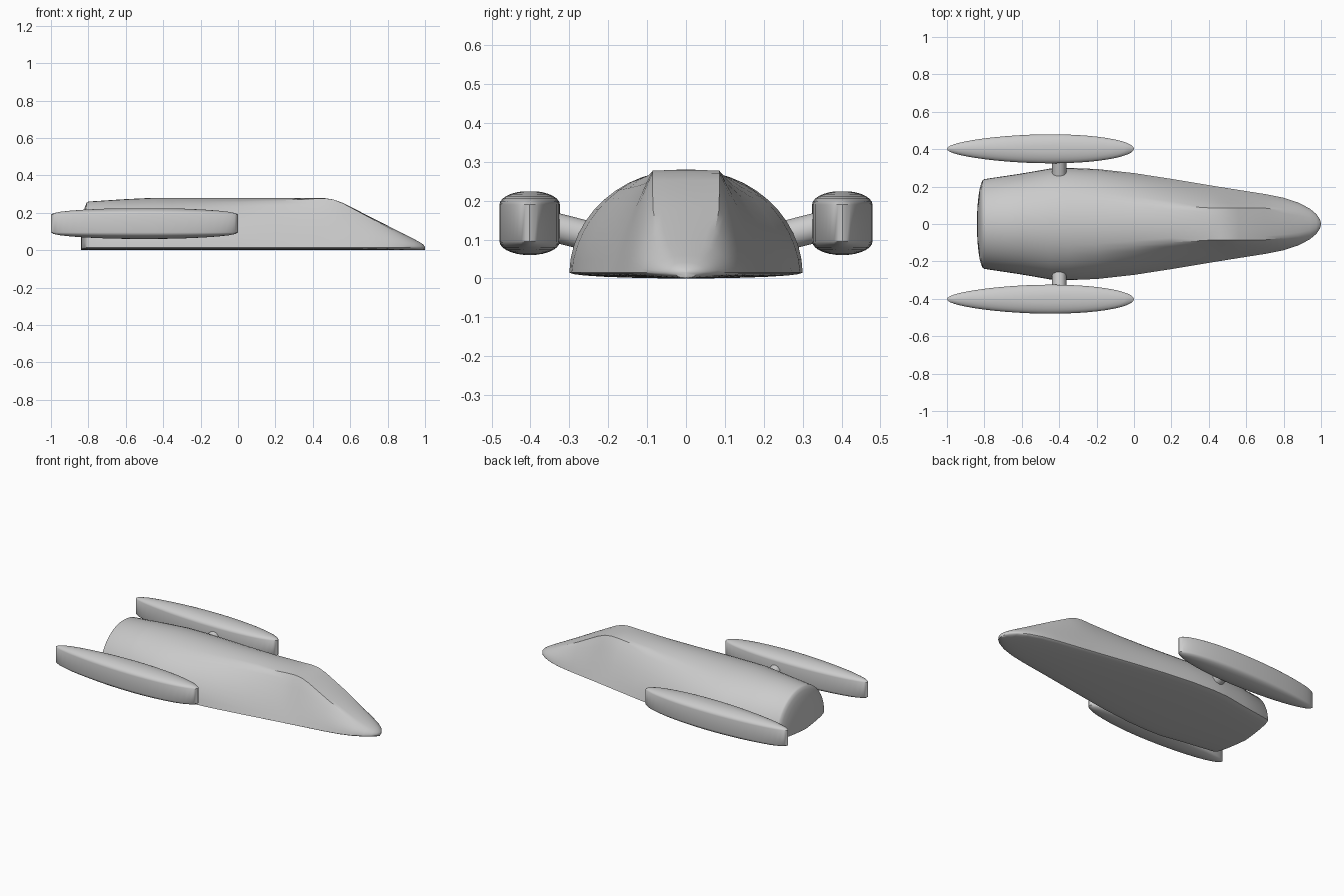
import bpy, bmesh, math
from mathutils import Vector

if "Cube" in bpy.data.objects:
    bpy.data.objects.remove(bpy.data.objects["Cube"], do_unlink=True)

grey = bpy.data.materials.new("hull grey")
grey.use_nodes = True
COLOUR = (0.6, 0.6, 0.6, 1)
grey.diffuse_color = COLOUR
grey.node_tree.nodes["Principled BSDF"].inputs["Base Color"].default_value = COLOUR


def loft(name, rings, angle):
    """Skin closed rings of equal length and close both ends."""
    bm = bmesh.new()
    rows = [[bm.verts.new(p) for p in ring] for ring in rings]
    n = len(rows[0])
    for a, b in zip(rows, rows[1:]):
        for i in range(n):
            j = (i + 1) % n
            bm.faces.new((a[i], a[j], b[j], b[i]))
    bm.faces.new(rows[0][::-1])
    bm.faces.new(rows[-1])
    bmesh.ops.remove_doubles(bm, verts=bm.verts[:], dist=0.0002)
    bmesh.ops.recalc_face_normals(bm, faces=bm.faces[:])
    mesh = bpy.data.meshes.new(name)
    bm.to_mesh(mesh)
    bm.free()
    mesh.materials.append(grey)
    obj = bpy.data.objects.new(name, mesh)
    bpy.context.collection.objects.link(obj)
    bpy.ops.object.select_all(action="DESELECT")
    obj.select_set(True)
    bpy.context.view_layer.objects.active = obj
    bpy.ops.object.shade_smooth_by_angle(angle=math.radians(angle))
    return obj


# Hull: round at the back, blending to a flat-topped wedge towards the nose
RIM = 0.015


def hull_ring(x, width, top, flat, wedge, bow=0.0):
    """wedge 0 is a half ellipse, 1 a trapezoid with half top width flat."""
    pts = []
    rise = top - RIM
    for i in range(25):
        t = math.pi * i / 24
        c, s = math.cos(t), math.sin(t)
        u = abs(i - 12) / 12
        if u > 0.34:
            k = (u - 0.34) / 0.66
            wy, wz = flat + (width - flat) * k, rise * (1 - k)
        else:
            wy, wz = flat * u / 0.34, rise
        wy = math.copysign(wy, c)
        y = width * c * (1 - wedge) + wy * wedge
        z = RIM + rise * s * (1 - wedge) + wz * wedge
        pts.append((x, y, z))
    for i in range(1, 12):
        t = math.pi * i / 12
        pts.append((x, -width * math.cos(t), RIM - 0.015 * math.sin(t)))
    return pts


rings = []
# bulged stern
for k in range(1, 7):
    a = math.pi / 2 * k / 7
    s = math.sin(a)
    rings.append(hull_ring(-0.8 - 0.04 * math.cos(a), 0.24 * s,
                           RIM + 0.245 * s, 0.05, 0))
# x, half width, top, half width of flat top, wedge amount
stations = [
    (-0.8, 0.24, 0.26, 0.08, 0), (-0.6, 0.27, 0.273, 0.08, 0),
    (-0.45, 0.296, 0.28, 0.08, 0), (-0.35, 0.3, 0.28, 0.08, 0.02),
    (-0.2, 0.294, 0.28, 0.08, 0.1), (0, 0.272, 0.28, 0.08, 0.3),
    (0.2, 0.241, 0.28, 0.082, 0.55), (0.4, 0.208, 0.28, 0.085, 0.85),
    (0.46, 0.198, 0.279, 0.087, 0.95), (0.51, 0.19, 0.271, 0.088, 1),
    (0.56, 0.182, 0.253, 0.088, 0.95), (0.7, 0.16, 0.182, 0.088, 0.75),
    (0.8, 0.14, 0.131, 0.08, 0.5), (0.88, 0.114, 0.09, 0.07, 0.25),
    (0.94, 0.082, 0.06, 0.05, 0.1), (0.975, 0.053, 0.041, 0.03, 0),
    (0.993, 0.027, 0.028, 0.015, 0), (1.0, 0.003, 0.017, 0.001, 0)]
rings += [hull_ring(*s) for s in stations]
loft("hull", rings, 32)


# Pods: teardrop outline, upright sides, domed top and bottom
def pod_ring(cy, scale, z):
    pts = []
    for i in range(48):
        t = 2 * math.pi * i / 48
        c, s = math.cos(t), math.sin(t)
        half = 0.077 * s * (1 + 0.13 * c - 0.06 * c * c)
        pts.append((-0.5 + 0.5 * c * scale, cy + half * scale, z))
    return pts


for side, label in ((1, "left"), (-1, "right")):
    cy = 0.402 * side
    dome = [math.pi / 2 * k / 7 for k in range(7)]
    pod = [pod_ring(cy, math.cos(a), 0.095 - 0.035 * math.sin(a)) for a in reversed(dome)]
    pod += [pod_ring(cy, math.cos(a), 0.19 + 0.035 * math.sin(a)) for a in dome]
    loft(label + "_pod", pod, 40)

    # Strut joining pod and hull
    start = Vector((-0.4, 0.25 * side, 0.109))
    end = Vector((-0.4, 0.36 * side, 0.137))
    up = Vector((1, 0, 0)).cross((end - start).normalized())
    strut = [[p + 0.038 * (math.cos(t) * Vector((1, 0, 0)) + math.sin(t) * up)
              for t in (2 * math.pi * i / 12 for i in range(12))]
             for p in (start, end)]
    loft(label + "_strut", strut, 40)
